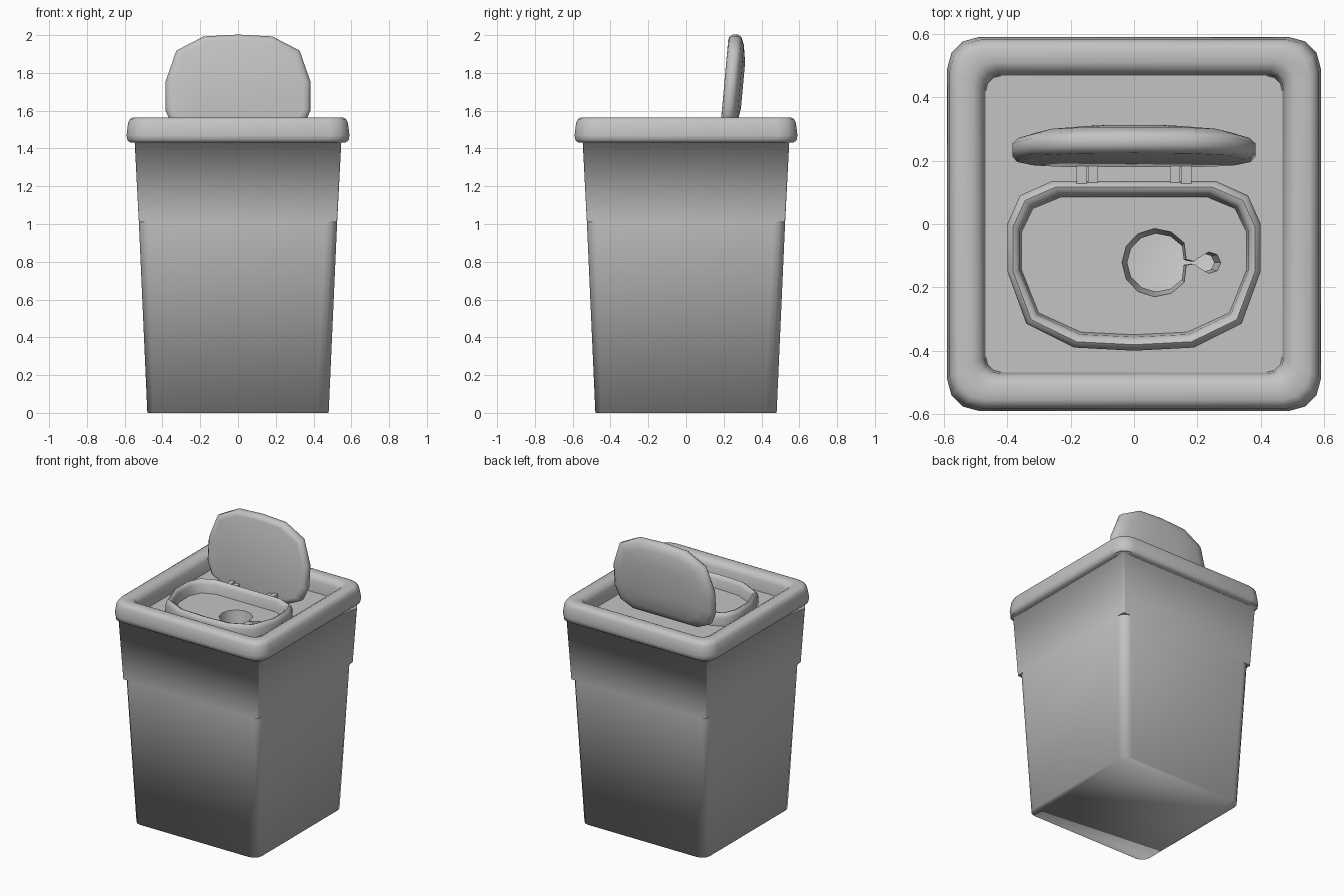
import bpy, bmesh
from math import sin, cos, radians
from mathutils import Vector

cube = bpy.data.objects.get("Cube")
if cube:
    bpy.data.objects.remove(cube, do_unlink=True)

grey = bpy.data.materials.new("grey_plastic")
grey.use_nodes = True
grey.diffuse_color = (0.55, 0.55, 0.55, 1)
grey.node_tree.nodes["Principled BSDF"].inputs["Base Color"].default_value = (0.55, 0.55, 0.55, 1)


def finish(name, bm, angle=None):
    mesh = bpy.data.meshes.new(name)
    bm.to_mesh(mesh)
    bm.free()
    mesh.materials.append(grey)
    obj = bpy.data.objects.new(name, mesh)
    bpy.context.collection.objects.link(obj)
    if angle:
        bpy.ops.object.select_all(action='DESELECT')
        obj.select_set(True)
        bpy.context.view_layer.objects.active = obj
        bpy.ops.object.shade_smooth_by_angle(angle=radians(angle))
    return obj


def loft(loops, cap_start=False, cap_end=False):
    """Skin a stack of counter-clockwise loops."""
    bm = bmesh.new()
    rows = [[bm.verts.new(p) for p in loop] for loop in loops]
    n = len(rows[0])
    for a, b in zip(rows, rows[1:]):
        for i in range(n):
            j = (i + 1) % n
            bm.faces.new((a[i], a[j], b[j], b[i]))
    if cap_start:
        bm.faces.new(rows[0][::-1])
    if cap_end:
        bm.faces.new(rows[-1])
    return bm


def arc(cx, cy, r, start, end, steps):
    angles = [radians(start + (end - start) * i / steps) for i in range(steps + 1)]
    return [(cx + r * cos(a), cy + r * sin(a)) for a in angles]


def rounded_square(half, radius, z, steps=3):
    c = half - radius
    corners = [(c, c, 0), (-c, c, 90), (-c, -c, 180), (c, -c, 270)]
    return [(x, y, z) for cx, cy, a in corners
            for x, y in arc(cx, cy, radius, a, a + 90, steps)]


PANEL_Z = 1.45

# Tapered bin: rounded corners below, sharp corners above a small step
STEP = 1.01
body = loft([rounded_square(*r) for r in (
    (0.48, 0.06, 0), (0.525, 0.06, STEP), (0.525, 0.008, STEP),
    (0.547, 0.008, 1.435), (0.575, 0.06, 1.435))], cap_start=True)
for f in body.faces:
    f.smooth = not all(abs(v.co.z - STEP) < 0.001 for v in f.verts)
finish("bin_body", body)

# Thick rounded rim
finish("rim", loft([rounded_square(*r) for r in (
    (0.54, 0.06, 1.432), (0.572, 0.085, 1.432), (0.586, 0.1, 1.445), (0.59, 0.1, 1.47),
    (0.582, 0.1, 1.535), (0.572, 0.095, 1.555), (0.555, 0.085, 1.564), (0.51, 0.065, 1.564),
    (0.485, 0.055, 1.55), (0.473, 0.05, 1.525), (0.468, 0.05, PANEL_Z - 0.005))]), 50)

# Keyhole-shaped opening outline
keyhole = (arc(0.07, -0.122, 0.108, 35, 325, 10) + [(0.165, -0.13), (0.19, -0.126)]
           + arc(0.24, -0.122, 0.034, -145, 145, 6) + [(0.19, -0.118), (0.165, -0.112)])

# Top panel pierced by the keyhole
panel = bmesh.new()
edges = []
for loop in (rounded_square(0.475, 0.05, PANEL_Z), [(x, y, PANEL_Z) for x, y in keyhole]):
    vs = [panel.verts.new(p) for p in loop]
    edges += [panel.edges.new((vs[i - 1], vs[i])) for i in range(len(vs))]
bmesh.ops.triangle_fill(panel, use_beauty=True, edges=edges, normal=(0, 0, 1))
for f in panel.faces:
    f.normal_update()
    if f.normal.z < 0:
        f.normal_flip()
finish("top_panel", panel)

# Slightly tapered wall under the keyhole
finish("keyhole_wall", loft([
    [(x, y, PANEL_Z) for x, y in keyhole],
    [(0.1 + (x - 0.1) * 0.88, -0.122 + (y + 0.122) * 0.85, PANEL_Z - 0.1) for x, y in keyhole]]), 35)

# Shared outline of the collar and the lid
half = [(0, -0.4), (0.19, -0.39), (0.34, -0.315), (0.4, -0.15),
        (0.4, 0), (0.36, 0.09), (0.26, 0.135)]
outline = half + [(-x, y) for x, y in reversed(half) if x > 0]
MID = -0.13


def collar_loop(kx, ky, z):
    return [(x * kx, MID + (y - MID) * ky, z) for x, y in outline]


# Raised collar around the opening
finish("collar", loft([collar_loop(*r) for r in (
    (1, 1, PANEL_Z - 0.005), (1, 1, 1.505), (0.985, 0.975, 1.525), (0.955, 0.93, 1.535),
    (0.925, 0.88, 1.53), (0.9, 0.84, 1.51), (0.885, 0.81, PANEL_Z - 0.005))]), 50)


# Upright lid, leaning back, with a domed rear
def lid_loop(k, depth):
    loop = []
    for x, y in outline:
        z = 1.733 - (y - MID) * k
        loop.append((x * k * 0.96, 0.178 + (z - 1.465) * 0.09 + depth, z))
    return loop


finish("lid", loft([lid_loop(*r) for r in (
    (0.9, 0), (0.96, 0.005), (1, 0.022), (1, 0.05), (0.95, 0.068),
    (0.8, 0.085), (0.45, 0.1))], True, True), 60)

# Paired hinge knuckles
for side, label in ((1, "left"), (-1, "right")):
    for part, x, y, z in (("inner", 0.13, 0.155, 1.495), ("outer", 0.165, 0.16, 1.505)):
        knuckle = bmesh.new()
        bmesh.ops.create_cube(knuckle, size=1)
        bmesh.ops.scale(knuckle, vec=Vector((0.032, 0.07, 0.04)), verts=knuckle.verts)
        bmesh.ops.translate(knuckle, vec=Vector((side * x, y, z)), verts=knuckle.verts)
        finish(f"{label}_{part}_hinge", knuckle)
